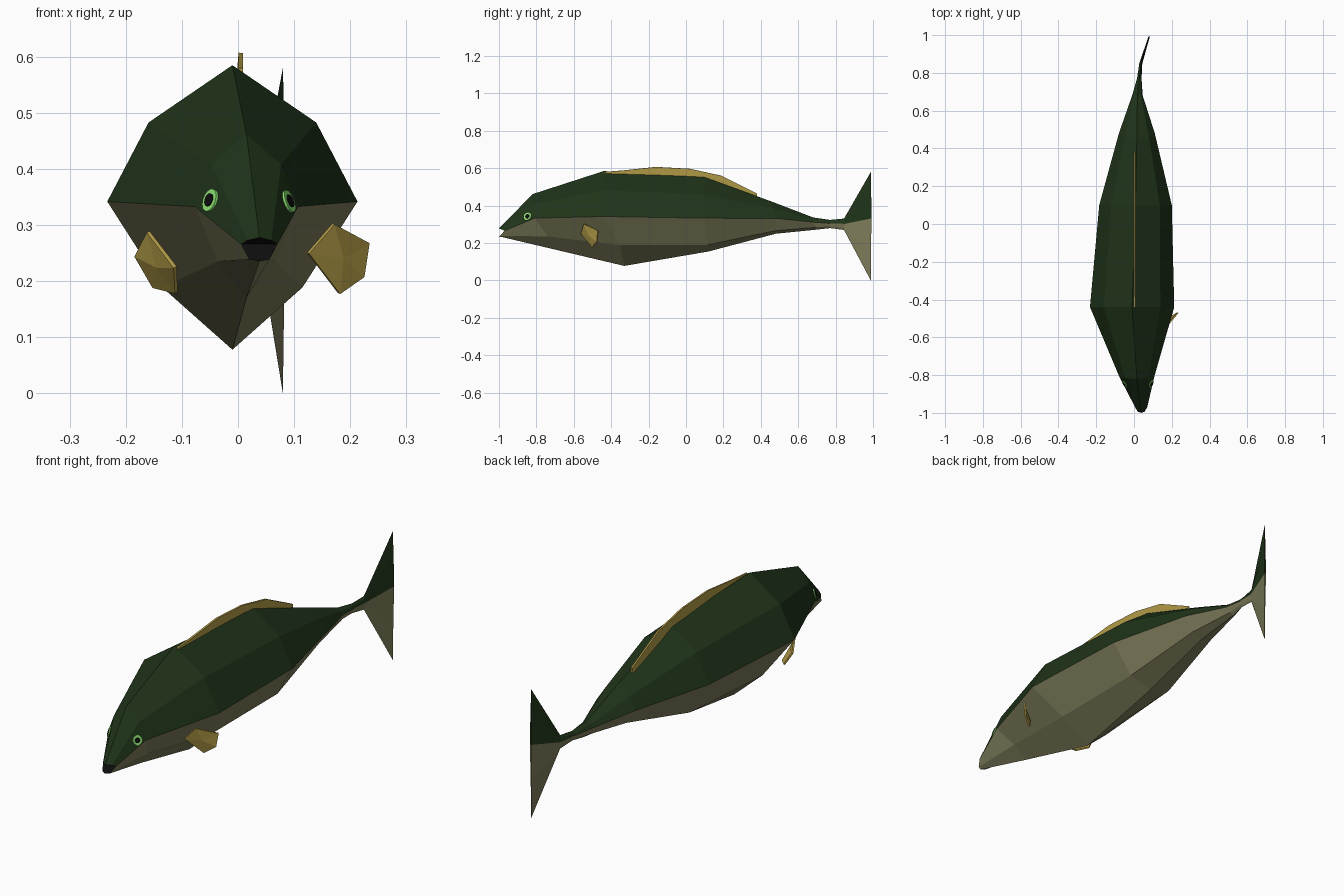
import bpy, bmesh
from mathutils import Vector
from mathutils.bvhtree import BVHTree

if "Cube" in bpy.data.objects:
    bpy.data.objects.remove(bpy.data.objects["Cube"])


def material(name, rgb):
    m = bpy.data.materials.new(name)
    m.diffuse_color = (*rgb, 1)
    m.use_nodes = True
    m.node_tree.nodes["Principled BSDF"].inputs["Base Color"].default_value = m.diffuse_color
    return m


GREEN = material("back_green", (0.014, 0.034, 0.010))
BELLY = material("belly_olive", (0.21, 0.205, 0.105))
GOLD = material("fin_gold", (0.46, 0.34, 0.065))
LIME = material("eye_green", (0.27, 0.78, 0.17))
BLACK = material("black", (0.004, 0.004, 0.004))


def mesh_object(name, verts, faces, mats, indices=None):
    me = bpy.data.meshes.new(name)
    me.from_pydata(verts, [], faces)
    for m in mats:
        me.materials.append(m)
    if indices:
        me.polygons.foreach_set("material_index", indices)
    bm = bmesh.new()
    bm.from_mesh(me)
    bmesh.ops.recalc_face_normals(bm, faces=bm.faces)
    bm.to_mesh(me)
    bm.free()
    ob = bpy.data.objects.new(name, me)
    bpy.context.collection.objects.link(ob)
    return ob


# Body and tail: eight-sided sections lofted from nose to tail edge
# centre x, half width, y of top / side / bottom, z of top / side / bottom, lower edge ratio
SECTIONS = [
    (0.038, 0.032, -1.00, -0.97, -1.00, 0.278, 0.266, 0.236, 0.90),
    (0.015, 0.092, -0.82, -0.81, -0.72, 0.462, 0.333, 0.170, 0.60),
    (-0.010, 0.223, -0.44, -0.44, -0.33, 0.585, 0.342, 0.078, 0.58),
    (0.008, 0.192, 0.10, 0.10, 0.12, 0.552, 0.333, 0.155, 0.80),
    (0.015, 0.095, 0.45, 0.48, 0.48, 0.425, 0.332, 0.250, 0.80),
    (0.018, 0.028, 0.68, 0.68, 0.70, 0.337, 0.312, 0.272, 0.70),
    (0.028, 0.012, 0.77, 0.77, 0.77, 0.324, 0.305, 0.280, 0.60),
    (0.036, 0.008, 0.845, 0.85, 0.845, 0.331, 0.303, 0.270, 0.60),
    (0.080, 0.004, 0.988, 0.992, 0.988, 0.580, 0.332, 0.000, 0.50),
]
verts, faces, slots = [], [], []
for cx, w, yt, ym, yb, zt, zm, zb, low in SECTIONS:
    half = [(0, yt, zt),
            (0.67 * w, (yt + ym) / 2, zm + 0.58 * (zt - zm)),
            (w, ym, zm),
            (0.56 * w, ym + 0.8 * (yb - ym), zm + low * (zb - zm)),
            (0, yb, zb)]
    ring = half + [(-x, y, z) for x, y, z in half[3:0:-1]]
    verts += [(cx + x, y, z) for x, y, z in ring]
for r in range(len(SECTIONS) - 1):
    for i in range(8):
        j = (i + 1) % 8
        faces.append((8 * r + i, 8 * r + j, 8 * r + 8 + j, 8 * r + 8 + i))
        slots.append(0 if i in (0, 1, 6, 7) else 1)
# Black mouth cap and thin tail edge
CAP = [(0, 1, 7), (1, 2, 6, 7), (2, 3, 5, 6), (3, 4, 5)]
for start, mats in ((0, (2, 2, 2, 2)), (8 * (len(SECTIONS) - 1), (0, 0, 1, 1))):
    faces += [tuple(start + k for k in f) for f in CAP]
    slots += mats
mesh_object("body", verts, faces, [GREEN, BELLY, BLACK], slots)
surface = BVHTree.FromPolygons([Vector(v) for v in verts], faces)


def solidify(ob, thickness):
    mod = ob.modifiers.new("thickness", "SOLIDIFY")
    mod.thickness = thickness
    mod.offset = 0


# Dorsal fin: a strip rooted in the back
ridge = [(-0.44, 0.580), (-0.34, 0.588), (-0.16, 0.607), (0.02, 0.597),
         (0.19, 0.560), (0.38, 0.465)]
dv = [(0.005, y, z) for y, z in ridge] + [(0.0, y, z - 0.06) for y, z in ridge]
n = len(ridge)
dorsal = mesh_object("dorsal_fin", dv,
                     [(i, i + 1, n + i + 1, n + i) for i in range(n - 1)], [GOLD])
solidify(dorsal, 0.008)

# Side fins: slightly cupped five-sided fans
FINS = {
    "right_side_fin": [(0.125, -0.56, 0.25), (0.17, -0.545, 0.302), (0.232, -0.47, 0.268),
                       (0.223, -0.475, 0.208), (0.18, -0.50, 0.178)],
    "left_side_fin": [(-0.112, -0.59, 0.225), (-0.16, -0.545, 0.288), (-0.182, -0.50, 0.245),
                      (-0.15, -0.485, 0.19), (-0.11, -0.53, 0.18)],
}
for name, pts in FINS.items():
    mid = sum((Vector(p) for p in pts), Vector()) / 5 + Vector((0, -0.008, 0))
    fin = mesh_object(name, pts + [mid], [(i, (i + 1) % 5, 5) for i in range(5)], [GOLD])
    solidify(fin, 0.007)


# Eyes: bright disc with a smaller black pupil, laid on the head
def disc(name, at, normal, radius, depth, mat):
    bpy.ops.mesh.primitive_cylinder_add(vertices=16, radius=radius, depth=depth, location=at,
                                        rotation=normal.to_track_quat('Z', 'Y').to_euler())
    ob = bpy.context.object
    ob.name = name
    ob.data.materials.append(mat)


for side, x in (("right", 0.098), ("left", -0.052)):
    at, normal, _, _ = surface.find_nearest(Vector((x, -0.85, 0.345)))
    if normal.x * (x - 0.02) < 0:
        normal = -normal
    disc(side + "_eye", at, normal, 0.021, 0.008, LIME)
    disc(side + "_pupil", at + normal * 0.001, normal, 0.012, 0.010, BLACK)
